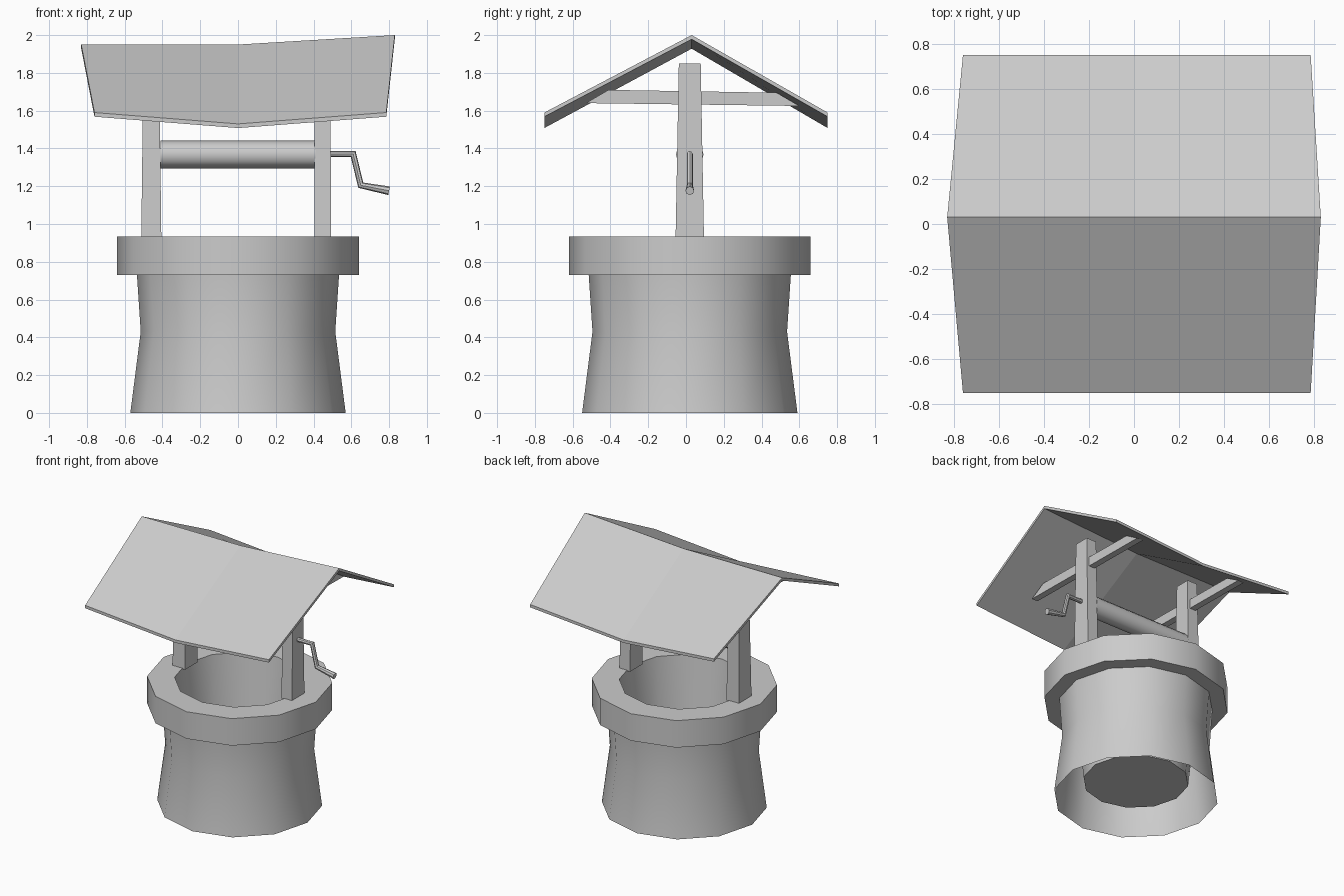
import bpy
import bmesh
from math import cos, sin, pi, radians
from mathutils import Vector

if "Cube" in bpy.data.objects:
    bpy.data.objects.remove(bpy.data.objects["Cube"], do_unlink=True)

grey = bpy.data.materials.new("plain grey")
grey.use_nodes = True
grey.diffuse_color = (0.6, 0.6, 0.6, 1)
grey.node_tree.nodes["Principled BSDF"].inputs["Base Color"].default_value = (0.6, 0.6, 0.6, 1)

MID_Y = 0.02


def finish(name, bm, smooth=False, closed=True):
    if closed:
        bmesh.ops.recalc_face_normals(bm, faces=bm.faces)
    mesh = bpy.data.meshes.new(name)
    bm.to_mesh(mesh)
    bm.free()
    mesh.materials.append(grey)
    obj = bpy.data.objects.new(name, mesh)
    bpy.context.collection.objects.link(obj)
    if smooth:
        bpy.ops.object.select_all(action='DESELECT')
        obj.select_set(True)
        bpy.context.view_layer.objects.active = obj
        bpy.ops.object.shade_smooth_by_angle(angle=radians(40))
    return obj


def bridge(bm, a, b):
    n = len(a)
    for i in range(n):
        j = (i + 1) % n
        bm.faces.new((a[i], a[j], b[j], b[i]))


def prism(name, lower, upper):
    """Solid between two matching outlines."""
    bm = bmesh.new()
    a = [bm.verts.new(p) for p in lower]
    b = [bm.verts.new(p) for p in upper]
    bridge(bm, a, b)
    bm.faces.new(a)
    bm.faces.new(b)
    return finish(name, bm)


def tube(name, path, radii, sides):
    """Round bar along a path in the x-z plane, mitred at the bends."""
    bm = bmesh.new()
    pts = [Vector((x, MID_Y, z)) for x, z in path]
    side = Vector((0, 1, 0))
    rings = []
    for i, (p, r) in enumerate(zip(pts, radii)):
        before = (p - pts[i - 1]).normalized() if i else (pts[1] - p).normalized()
        after = (pts[i + 1] - p).normalized() if i < len(pts) - 1 else before
        along = (before + after).normalized()
        up = along.cross(side) / max(along.dot(after), 0.5)
        rings.append([bm.verts.new(p + r * (cos(2 * pi * k / sides) * side + sin(2 * pi * k / sides) * up))
                      for k in range(sides)])
    for a, b in zip(rings, rings[1:]):
        bridge(bm, a, b)
    bm.faces.new(rings[0])
    bm.faces.new(rings[-1])
    return finish(name, bm, smooth=True)


# Well wall: twelve-sided, flared body, overhanging rim, tapered shaft with a floor
profile = [(0.57, 0), (0.515, 0.43), (0.535, 0.73), (0.64, 0.73),
           (0.64, 0.935), (0.45, 0.935), (0.365, 0.12)]
bm = bmesh.new()
rings = [[bm.verts.new((r * cos(k * pi / 6), MID_Y + r * sin(k * pi / 6), z)) for k in range(12)]
         for r, z in profile]
for a, b in zip(rings, rings[1:]):
    bridge(bm, a, b)
bm.faces.new(rings[-1])
finish("well_wall", bm, smooth=True, closed=False)


# Tapered posts, each with a roof brace cut to the roof slope
def rect(x, half_x, half_y, z):
    return [(x + sx * half_x, MID_Y + sy * half_y, z) for sx, sy in ((-1, -1), (1, -1), (1, 1), (-1, 1))]


brace_outline = [(-0.53, 1.64), (0.6, 1.625), (0.48, 1.695), (-0.41, 1.71)]
for side, x in (("left", 0.448), ("right", -0.459)):
    prism(side + "_post", rect(x, 0.053 if x < 0 else 0.044, 0.075, 0.93), rect(x, 0.042, 0.058, 1.85))
    prism(side + "_brace", *[[(x + dx, y, z) for y, z in brace_outline] for dx in (-0.025, 0.025)])

# Winding drum, crank and grip
tube("winding_drum", [(-0.41, 1.368), (0.41, 1.368)], [0.073] * 2, 12)
tube("crank", [(0.48, 1.37), (0.61, 1.37), (0.65, 1.205), (0.7, 1.196)], [0.016] * 4, 8)
tube("crank_grip", [(0.65, 1.205), (0.8, 1.176)], [0.016, 0.023], 8)

# Sagging gable roof: three stations along x, eave - ridge - eave at each
stations = [(-0.76, -0.83, 1.59, 1.95), (0, 0, 1.53, 1.95), (0.785, 0.83, 1.59, 2.0)]
bm = bmesh.new()
sections = []
for eave_x, ridge_x, eave_z, ridge_z in stations:
    top = [(eave_x, -0.75, eave_z), (ridge_x, 0.03, ridge_z), (eave_x, 0.75, eave_z)]
    under = [(x, y, z - 0.022) for x, y, z in reversed(top)]
    sections.append([bm.verts.new(p) for p in top + under])
for a, b in zip(sections, sections[1:]):
    bridge(bm, a, b)
for s in (sections[0], sections[-1]):
    bm.faces.new((s[0], s[1], s[4], s[5]))
    bm.faces.new((s[1], s[2], s[3], s[4]))
finish("roof", bm)
